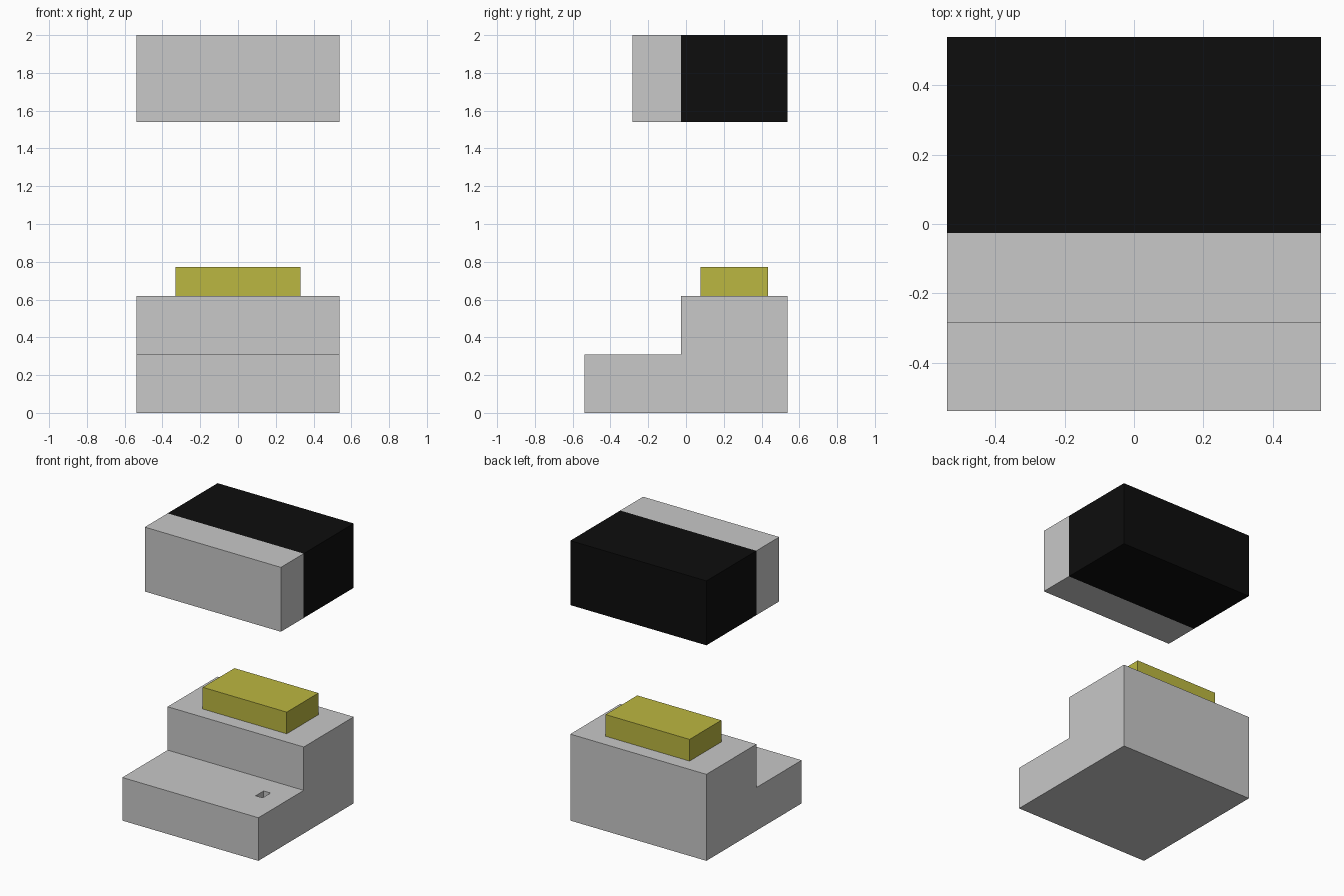
import bpy, bmesh
from mathutils import Vector

if "Cube" in bpy.data.objects:
    bpy.data.objects.remove(bpy.data.objects["Cube"])


def material(name, rgb):
    m = bpy.data.materials.new(name)
    m.diffuse_color = (*rgb, 1)
    m.use_nodes = True
    m.node_tree.nodes["Principled BSDF"].inputs["Base Color"].default_value = m.diffuse_color
    return m


grey = material("light grey", (0.58, 0.58, 0.58))
black = material("black", (0.004, 0.004, 0.004))
yellow = material("mustard yellow", (0.50, 0.475, 0.052))


def add_object(name, bm, *mats):
    bmesh.ops.recalc_face_normals(bm, faces=bm.faces[:])
    mesh = bpy.data.meshes.new(name)
    bm.to_mesh(mesh)
    bm.free()
    obj = bpy.data.objects.new(name, mesh)
    bpy.context.collection.objects.link(obj)
    for m in mats:
        mesh.materials.append(m)
    return obj


def prism(profile, x0, x1):
    """Extrude a (y, z) outline along x."""
    bm = bmesh.new()
    face = bm.faces.new([bm.verts.new((x0, y, z)) for y, z in profile])
    ext = bmesh.ops.extrude_face_region(bm, geom=[face])
    verts = [v for v in ext["geom"] if isinstance(v, bmesh.types.BMVert)]
    bmesh.ops.translate(bm, verts=verts, vec=(x1 - x0, 0, 0))
    return bm


def box(x0, x1, y0, y1, z0, z1):
    return prism([(y0, z0), (y1, z0), (y1, z1), (y0, z1)], x0, x1)


W, SPLIT = 0.538, -0.026

# Stepped base
base = add_object("stepped_base", prism(
    [(-W, 0), (W, 0), (W, 0.618), (SPLIT, 0.618), (SPLIT, 0.308), (-W, 0.308)], -W, W), grey)

# Small slot sunk into the front step
cutter = add_object("slot_cutter", box(0.33, 0.385, -0.272, -0.182, 0.21, 0.4), grey)
cutter.hide_render = True
cut = base.modifiers.new("slot", "BOOLEAN")
cut.operation, cut.solver, cut.object = "DIFFERENCE", "EXACT", cutter
bpy.context.view_layer.objects.active = base
bpy.ops.object.modifier_apply(modifier=cut.name)
bpy.data.objects.remove(cutter)

# Raised pad on the upper step
add_object("raised_pad", box(-0.332, 0.332, 0.076, 0.434, 0.618, 0.773), yellow)

# Floating upper block, grey in front and black behind
bm = box(-W, W, -0.284, W, 1.54, 2.0)
bmesh.ops.bisect_plane(bm, geom=bm.verts[:] + bm.edges[:] + bm.faces[:],
                       plane_co=Vector((0, SPLIT, 0)), plane_no=Vector((0, 1, 0)))
for f in bm.faces:
    f.material_index = int(f.calc_center_median().y > SPLIT)
add_object("upper_block", bm, grey, black)
